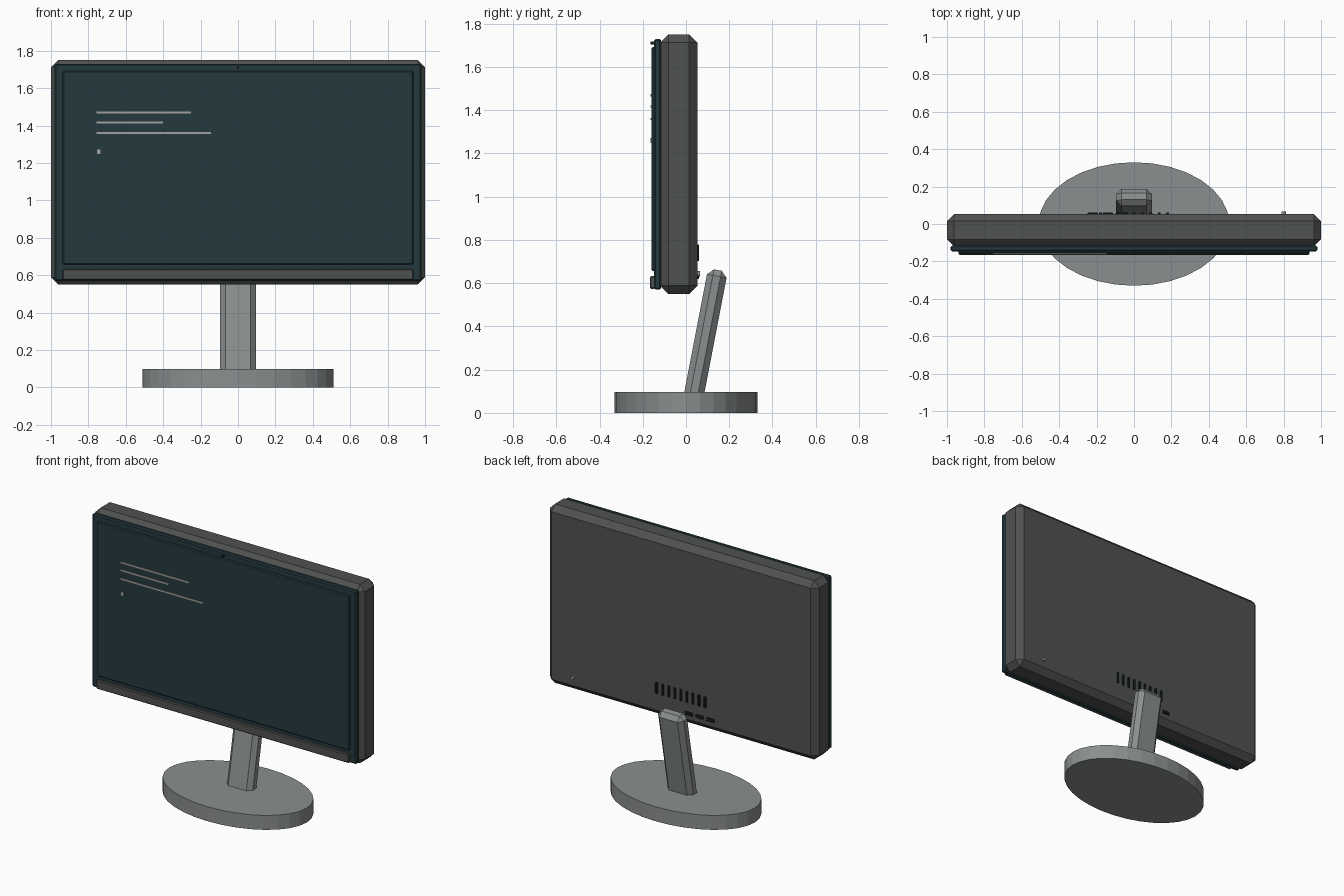
import bpy, bmesh, math
from mathutils import Matrix

if "Cube" in bpy.data.objects:
    bpy.data.objects.remove(bpy.data.objects["Cube"])


def material(name, rgb):
    m = bpy.data.materials.new(name)
    m.diffuse_color = (*rgb, 1.0)
    m.use_nodes = True
    m.node_tree.nodes["Principled BSDF"].inputs["Base Color"].default_value = m.diffuse_color
    return m


CASE = material("dark grey casing", (0.080, 0.083, 0.082))
TEAL = material("dark teal glass", (0.018, 0.041, 0.050))
METAL = material("grey metal", (0.255, 0.275, 0.272))
BLACK = material("near black", (0.010, 0.014, 0.016))
TEXT = material("pale grey", (0.36, 0.37, 0.35))


def finish(name, bm, mat):
    mesh = bpy.data.meshes.new(name)
    bm.to_mesh(mesh)
    bm.free()
    mesh.materials.append(mat)
    obj = bpy.data.objects.new(name, mesh)
    bpy.context.collection.objects.link(obj)
    return obj


def box(name, x, y, z, mat, bevel=0.0):
    """Box spanning the given (low, high) ranges, with chamfered edges."""
    bm = bmesh.new()
    bmesh.ops.create_cube(bm, size=1.0)
    size = [hi - lo for lo, hi in (x, y, z)]
    mid = [(hi + lo) / 2 for lo, hi in (x, y, z)]
    bmesh.ops.scale(bm, vec=size, verts=bm.verts)
    if bevel:
        bmesh.ops.bevel(bm, geom=bm.edges[:], offset=bevel, segments=1,
                        affect='EDGES', profile=0.5)
    obj = finish(name, bm, mat)
    obj.location = mid
    return obj


def cylinder(name, rx, ry, depth, segments, mat):
    bm = bmesh.new()
    bmesh.ops.create_cone(bm, cap_ends=True, segments=segments,
                          radius1=1, radius2=1, depth=depth)
    bmesh.ops.scale(bm, vec=(rx, ry, 1), verts=bm.verts)
    return finish(name, bm, mat)


# Casing, front glass, screen and chin bar
box("casing", (-1, 1), (-0.12, 0.053), (0.55, 1.75), CASE, 0.038)
box("front_glass", (-0.98, 0.98), (-0.147, -0.115), (0.57, 1.73), TEAL, 0.007)
box("screen", (-0.937, 0.937), (-0.159, -0.14), (0.656, 1.692), TEAL, 0.006)
box("chin_bar", (-0.937, 0.937), (-0.166, -0.14), (0.574, 0.632), CASE, 0.005)

# Text rows and cursor on the screen
for i, (right, z) in enumerate([(-0.25, 1.469), (-0.40, 1.417), (-0.144, 1.359)]):
    box(f"text_row_{i + 1}", (-0.757, right), (-0.164, -0.158),
        (z - 0.0055, z + 0.0055), TEXT)
box("cursor", (-0.753, -0.734), (-0.164, -0.158), (1.248, 1.272), TEXT)

# Camera dot above the screen
dot = cylinder("camera_dot", 0.007, 0.007, 0.02, 12, BLACK)
dot.rotation_euler.x = math.pi / 2
dot.location = (0, -0.154, 1.711)

# Vent slots and ports on the back
for i in range(9):
    x = (i - 4) * 0.045
    box(f"vent_{i + 1}", (x - 0.008, x + 0.008), (0.045, 0.061),
        (0.702, 0.778), BLACK, 0.003)
for i in range(3):
    x = -0.06 - i * 0.08
    box(f"port_{i + 1}", (x - 0.028, x + 0.028), (0.045, 0.061),
        (0.62, 0.642), BLACK, 0.003)

# Power button on the back
button = cylinder("power_button", 0.012, 0.012, 0.025, 12, METAL)
button.rotation_euler.x = math.pi / 2
button.location = (0.8, 0.053, 0.643)

# Leaning neck and oval base
neck = box("neck", (-0.095, 0.095), (0.043, 0.135), (0.046, 0.666), METAL, 0.028)
neck.rotation_euler.x = -0.19
base = cylinder("base", 0.51, 0.33, 0.097, 32, METAL)
base.location.z = 0.0485
